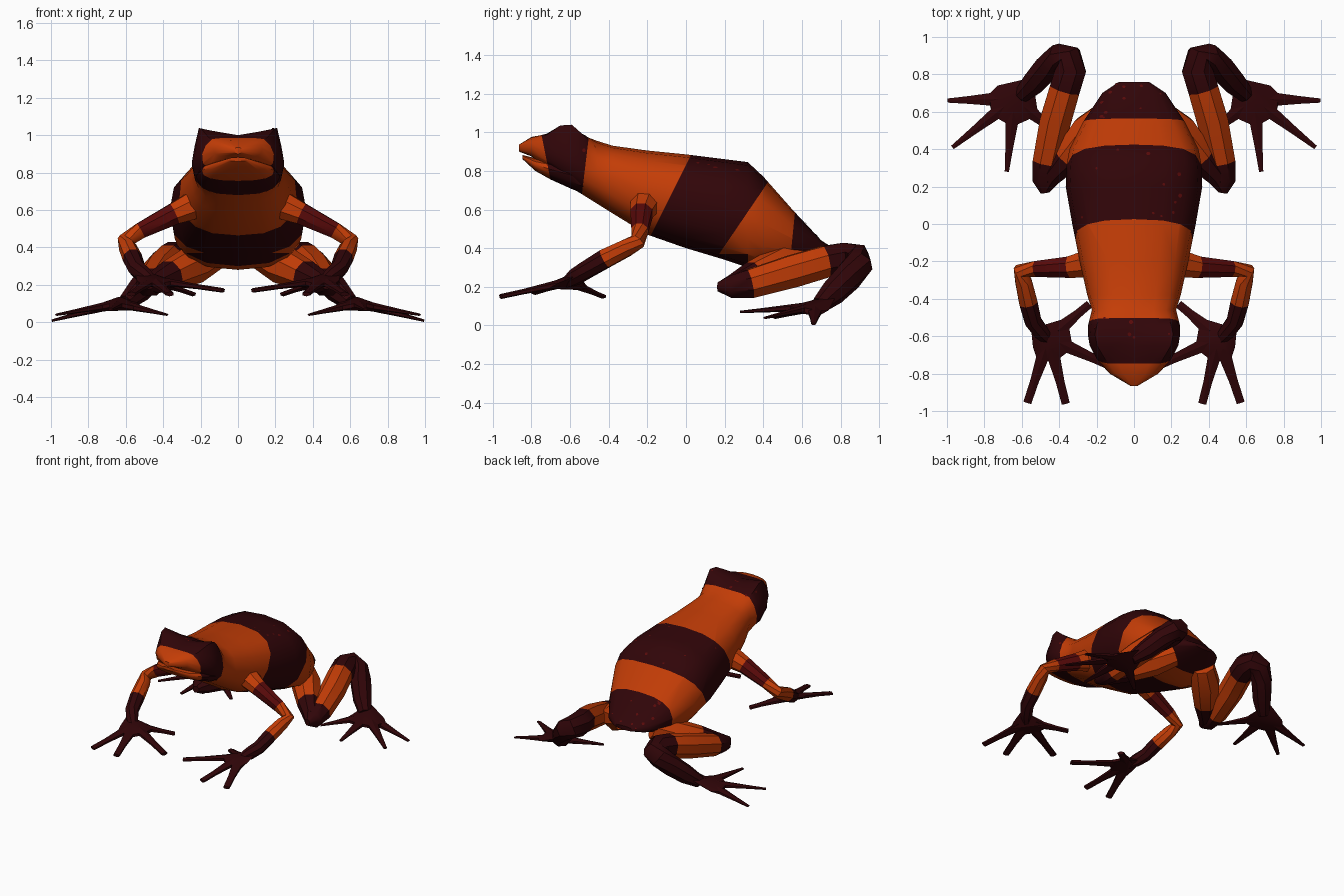
import bpy, bmesh, math, random
from mathutils import Vector

if "Cube" in bpy.data.objects:
    bpy.data.objects.remove(bpy.data.objects["Cube"])


def material(name, rgb):
    m = bpy.data.materials.new(name)
    m.diffuse_color = (*rgb, 1)
    m.use_nodes = True
    m.node_tree.nodes["Principled BSDF"].inputs["Base Color"].default_value = m.diffuse_color
    return m


MATS = [material("orange_skin", (0.55, 0.046, 0.002)),
        material("dark_maroon_skin", (0.030, 0.0015, 0.0025)),
        material("deep_red_skin", (0.10, 0.003, 0.003))]
ORANGE, DARK, RED = 0, 1, 2


def finish(name, bm, mirror=False, angle=40):
    bmesh.ops.recalc_face_normals(bm, faces=bm.faces)
    me = bpy.data.meshes.new(name)
    bm.to_mesh(me)
    bm.free()
    for m in MATS:
        me.materials.append(m)
    ob = bpy.data.objects.new(name, me)
    bpy.context.collection.objects.link(ob)
    bpy.ops.object.select_all(action='DESELECT')
    ob.select_set(True)
    bpy.context.view_layer.objects.active = ob
    bpy.ops.object.shade_smooth_by_angle(angle=math.radians(angle))
    if mirror:
        ob.modifiers.new("mirror", 'MIRROR').use_axis = (True, False, False)
    return ob


def skin(bm, rings, mats=None):
    """Join rings of points into a closed skin, one material per segment."""
    rows = [[bm.verts.new(p) for p in r] for r in rings]
    n = len(rows[0])
    for i, (a, b) in enumerate(zip(rows, rows[1:])):
        for k in range(n):
            f = bm.faces.new((a[k], a[(k + 1) % n], b[(k + 1) % n], b[k]))
            f.material_index = mats[i] if mats else DARK
    for row, m in ((rows[0], 0), (rows[-1], -1)):
        bm.faces.new(row).material_index = mats[m] if mats else DARK


def oval(y, top, bot, w, lift=0, n=16, e=0.8):
    """Upright body section; lift raises and widens the brow corners."""
    mid, h = (top + bot) / 2, (top - bot) / 2
    pts = []
    for k in range(n):
        a = 2 * math.pi * k / n
        s, c = math.sin(a), math.cos(a)
        x = w * math.copysign(abs(s) ** e, s)
        z = mid + h * math.copysign(abs(c) ** e, c)
        step = min(k, n - k)
        if step == 2:
            x *= 1 + 1.5 * lift
        z += lift * {1: 0.4, 2: 1, 3: 0.3}.get(step, 0)
        pts.append((x, y, z))
    return pts


def tube(bm, path, mats=None, n=8, flat=1.0):
    """Tapered limb along points (x, y, z, radius)."""
    P = [Vector(p[:3]) for p in path]
    rings = []
    for i, p in enumerate(P):
        t = Vector()
        if i:
            t += (p - P[i - 1]).normalized()
        if i < len(P) - 1:
            t += (P[i + 1] - p).normalized()
        t.normalize()
        side = t.cross(Vector((0, 0, 1))).normalized()
        up = side.cross(t)
        r = path[i][3]
        rings.append([p + side * r * math.cos(2 * math.pi * (k + .5) / n)
                      + up * r * flat * math.sin(2 * math.pi * (k + .5) / n)
                      for k in range(n)])
    skin(bm, rings, mats)


def banded(name, sections, bands):
    """Loft the sections, cut along slanted planes and alternate the colours."""
    bm = bmesh.new()
    skin(bm, [oval(*s) for s in sections])
    planes = [(Vector((0, y, 0.75)), Vector((0, 1, -slope))) for y, slope in bands]
    for co, no in planes + [(Vector((0, 0, 0.37)), Vector((0, 0, 1)))]:
        bmesh.ops.bisect_plane(bm, geom=bm.verts[:] + bm.edges[:] + bm.faces[:],
                               plane_co=co, plane_no=no)
    for f in bm.faces:
        c = f.calc_center_median()
        f.material_index = sum((c - co).dot(no) > 0 for co, no in planes) % 2
        if c.z < 0.37 and -0.1 < c.y < 0.32:      # dark belly patch
            f.material_index = DARK
    return finish(name, bm)


# Head and body in one skin, with colour bands (y at z 0.75, lean)
BANDS = [(-0.70, -0.2), (-0.53, 0.12), (-0.04, 0.5), (0.43, 0.68), (0.58, 0.1)]
body = banded("body", [
    (-0.865, 0.935, 0.90, 0.02), (-0.80, 0.975, 0.875, 0.13),
    (-0.72, 0.99, 0.80, 0.20, 0.02), (-0.65, 1.0, 0.75, 0.237, 0.065),
    (-0.59, 0.995, 0.71, 0.247, 0.078),
    (-0.54, 0.985, 0.68, 0.245, 0.045), (-0.46, 0.955, 0.63, 0.225),
    (-0.38, 0.93, 0.58, 0.25), (-0.2, 0.905, 0.47, 0.29),
    (0.0, 0.885, 0.40, 0.33), (0.2, 0.86, 0.34, 0.365),
    (0.32, 0.845, 0.30, 0.36), (0.40, 0.77, 0.28, 0.345),
    (0.55, 0.60, 0.30, 0.27), (0.70, 0.44, 0.35, 0.17),
    (0.76, 0.40, 0.37, 0.08)], BANDS)

# Lower jaw, leaving a thin mouth line under the snout
banded("lower_jaw", [
    (-0.845, 0.882, 0.86, 0.05), (-0.78, 0.865, 0.80, 0.15),
    (-0.70, 0.86, 0.755, 0.20), (-0.60, 0.85, 0.71, 0.225),
    (-0.48, 0.80, 0.66, 0.19)], BANDS[:2])

# Small red specks scattered over the dark bands of the back
bpy.context.view_layer.update()
random.seed(4)
bm = bmesh.new()
for i in range(60):
    start = Vector((random.uniform(-0.3, 0.3), random.uniform(-0.65, 0.75), 2))
    hit, loc, normal, index = body.ray_cast(start, Vector((0, 0, -1)))
    if hit and body.data.polygons[index].material_index == DARK:
        r = random.uniform(0.006, 0.013)
        turn = normal.to_track_quat('Z', 'Y')
        bm.faces.new([bm.verts.new(loc + normal * 0.003 + turn @ Vector(
            (r * math.cos(k * math.pi / 3), r * math.sin(k * math.pi / 3), 0)))
            for k in range(6)]).material_index = RED
finish("back_specks", bm)

# Front legs
bm = bmesh.new()
tube(bm, [(0.18, -0.2, 0.65, 0.09), (0.34, -0.23, 0.58, 0.062),
          (0.52, -0.24, 0.49, 0.046), (0.605, -0.25, 0.435, 0.042),
          (0.59, -0.31, 0.40, 0.048), (0.565, -0.42, 0.345, 0.053),
          (0.54, -0.52, 0.285, 0.048), (0.50, -0.575, 0.25, 0.045),
          (0.46, -0.62, 0.22, 0.03)],
     [ORANGE, RED, ORANGE, ORANGE, ORANGE, DARK, DARK, DARK])
finish("front_leg", bm, mirror=True)

# Thighs
bm = bmesh.new()
tube(bm, [(0.13, 0.59, 0.36, 0.085), (0.24, 0.49, 0.305, 0.105),
          (0.36, 0.35, 0.25, 0.085), (0.45, 0.25, 0.21, 0.06),
          (0.48, 0.18, 0.2, 0.03)], [ORANGE, ORANGE, DARK, DARK])
finish("thigh", bm, mirror=True)

# Shins, bending at the heel down to the hind foot
bm = bmesh.new()
tube(bm, [(0.475, 0.165, 0.2, 0.025), (0.485, 0.23, 0.2, 0.062),
          (0.468, 0.33, 0.215, 0.08), (0.42, 0.55, 0.28, 0.09),
          (0.37, 0.72, 0.33, 0.088), (0.34, 0.82, 0.345, 0.09),
          (0.35, 0.885, 0.345, 0.08), (0.40, 0.89, 0.315, 0.078),
          (0.46, 0.84, 0.25, 0.075), (0.53, 0.76, 0.17, 0.068),
          (0.60, 0.69, 0.105, 0.045)],
     [DARK, DARK, ORANGE, ORANGE] + [DARK] * 6)
finish("shin", bm, mirror=True)


def foot(name, centre, tips, pad, reach, r_mid, r_tip):
    """Webbed pad with flat tapered toes spreading from it."""
    c = Vector(centre)
    bm = bmesh.new()
    pts = [Vector(p) for p in pad] + [c + Vector((0, 0, 0.035)), c - Vector((0, 0, 0.025))]
    for t in tips:
        tip = Vector(t)
        d = (tip - c).normalized()
        root = c + d * reach
        side = d.cross(Vector((0, 0, 1))).normalized() * 0.032
        pts += [root + side * s + Vector((0, 0, z)) for s in (-1, 1) for z in (-0.01, 0.01)]
        mid = root.lerp(tip, 0.5)
        tube(bm, [(*(c + d * reach * 0.5), 0.045), (*root, 0.038),
                  (*mid, r_mid), (*tip, r_tip)], n=6, flat=0.5)
    verts = [bm.verts.new(p) for p in pts]
    hull = bmesh.ops.convex_hull(bm, input=verts)
    for g in hull["geom"]:
        if isinstance(g, bmesh.types.BMFace):
            g.material_index = DARK
    loose = [v for v in verts if v.is_valid and not v.link_faces]
    bmesh.ops.delete(bm, geom=loose, context='VERTS')
    finish(name, bm, mirror=True, angle=30)


# Hands and hind feet
foot("hand", (0.455, -0.61, 0.225),
     [(0.57, -0.955, 0.15), (0.365, -0.96, 0.15), (0.08, -0.78, 0.17), (0.24, -0.43, 0.15)],
     [(0.55, -0.56, 0.26), (0.54, -0.66, 0.22)], 0.12, 0.027, 0.025)
foot("hind_foot", (0.64, 0.67, 0.10),
     [(0.995, 0.66, 0.008), (0.97, 0.41, 0.04), (0.68, 0.28, 0.07), (0.38, 0.46, 0.04)],
     [(0.60, 0.77, 0.14), (0.73, 0.74, 0.08), (0.53, 0.70, 0.10)], 0.135, 0.024, 0.013)
